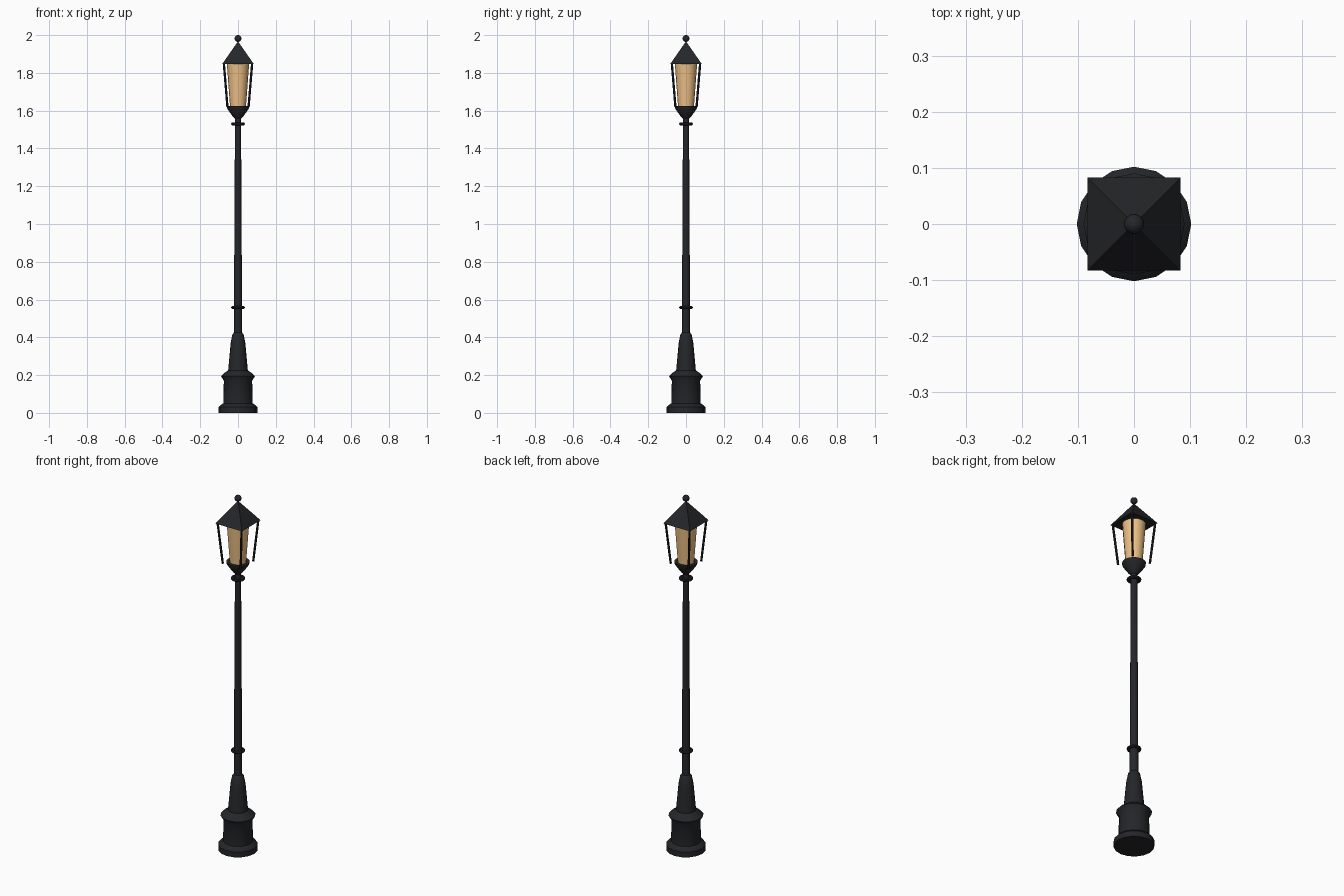
import bpy, bmesh, math
from mathutils import Vector

if "Cube" in bpy.data.objects:
    bpy.data.objects.remove(bpy.data.objects["Cube"])


def material(name, color):
    m = bpy.data.materials.new(name)
    m.diffuse_color = color
    m.use_nodes = True
    m.node_tree.nodes["Principled BSDF"].inputs["Base Color"].default_value = m.diffuse_color
    return m


IRON = material("black_iron", (0.018, 0.019, 0.022, 1))
GLASS = material("warm_glass", (0.85, 0.53, 0.24, 1))


def finish(obj, name, mat, smooth=True):
    obj.name = name
    obj.data.materials.append(mat)
    if smooth:
        bpy.ops.object.select_all(action='DESELECT')
        obj.select_set(True)
        bpy.context.view_layer.objects.active = obj
        bpy.ops.object.shade_smooth_by_angle(angle=math.radians(35))
    return obj


def lathe(name, profile, mat, sides=16):
    """Closed solid of revolution from (radius, z) points, bottom to top."""
    bm = bmesh.new()
    rings = [[bm.verts.new((r * math.cos(2 * math.pi * i / sides),
                            r * math.sin(2 * math.pi * i / sides), z))
              for i in range(sides)] for r, z in profile]
    for a, b in zip(rings, rings[1:]):
        for i in range(sides):
            j = (i + 1) % sides
            bm.faces.new((a[i], a[j], b[j], b[i]))
    bm.faces.new(rings[0][::-1])
    bm.faces.new(rings[-1])
    mesh = bpy.data.meshes.new(name)
    bm.to_mesh(mesh)
    bm.free()
    obj = bpy.data.objects.new(name, mesh)
    bpy.context.collection.objects.link(obj)
    return finish(obj, name, mat)


# Stepped pedestal
lathe("base", [(0.102, 0), (0.102, 0.03), (0.092, 0.042), (0.078, 0.05),
               (0.075, 0.17), (0.09, 0.195), (0.075, 0.21), (0.052, 0.225),
               (0.039, 0.37), (0.03, 0.415), (0.022, 0.425)], IRON)

# Tapering pole
lathe("pole", [(0.022, 0.42), (0.019, 1.0), (0.016, 1.57)], IRON)

# Collar rings
for label, z in (("lower", 0.558), ("upper", 1.53)):
    bpy.ops.mesh.primitive_torus_add(
        major_radius=0.029, minor_radius=0.008, major_segments=16,
        minor_segments=8, location=(0, 0, z))
    ring = bpy.context.object
    finish(ring, label + "_ring", IRON)
    lathe(label + "_collar", [(0.031, z - 0.003), (0.031, z + 0.003)], IRON)

# Lantern cup and glass
lathe("lantern_cup", [(0.018, 1.558), (0.03, 1.572), (0.058, 1.612),
                      (0.06, 1.625)], IRON)
lathe("lantern_glass", [(0.042, 1.62), (0.059, 1.85)], GLASS)

# Four leaning corner bars
for i, (sx, sy) in enumerate(((1, 1), (-1, 1), (-1, -1), (1, -1))):
    low = Vector((sx * 0.056, sy * 0.056, 1.62))
    high = Vector((sx * 0.075, sy * 0.075, 1.852))
    axis = high - low
    bpy.ops.mesh.primitive_cylinder_add(
        vertices=8, radius=0.006, depth=axis.length,
        location=(low + high) / 2, rotation=axis.to_track_quat('Z', 'Y').to_euler())
    finish(bpy.context.object, f"corner_bar_{i + 1}", IRON)

# Pyramid roof on a thin square eave
bpy.ops.mesh.primitive_cone_add(
    vertices=4, radius1=0.083 * math.sqrt(2), radius2=0.004, depth=0.115,
    location=(0, 0, 1.9055), rotation=(0, 0, math.pi / 4))
finish(bpy.context.object, "roof", IRON, smooth=False)

# Ball finial
bpy.ops.mesh.primitive_uv_sphere_add(
    segments=16, ring_count=10, radius=0.018, location=(0, 0, 1.982))
finish(bpy.context.object, "finial_ball", IRON)
